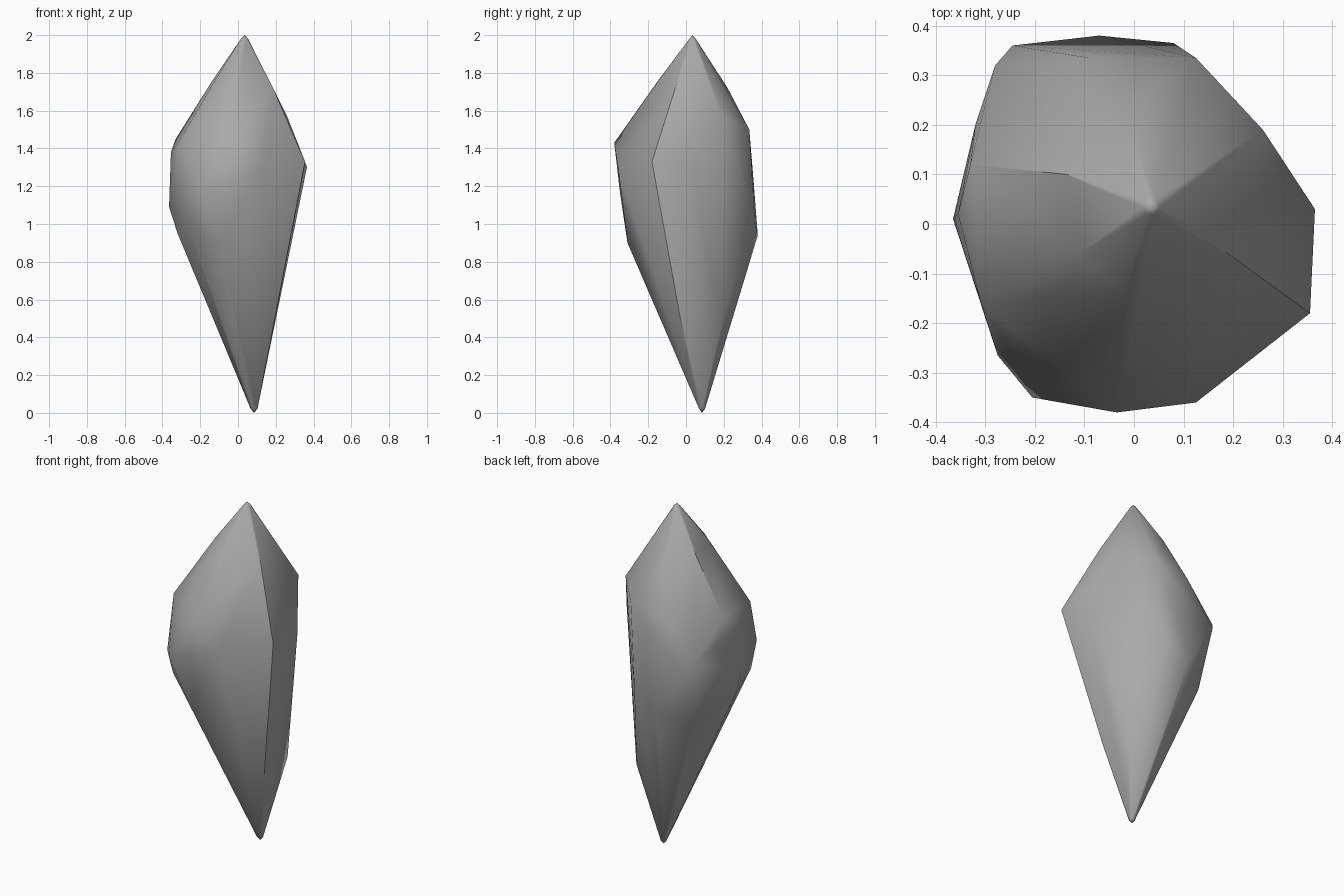
import bpy, bmesh, math
from mathutils import Vector
from mathutils.geometry import intersect_point_line

cube = bpy.data.objects.get("Cube")
if cube:
    bpy.data.objects.remove(cube, do_unlink=True)

# Stone colour
stone = bpy.data.materials.new("stone grey")
stone.use_nodes = True
grey = (0.4, 0.4, 0.4, 1)
stone.diffuse_color = grey
stone.node_tree.nodes["Principled BSDF"].inputs["Base Color"].default_value = grey


def tip(end, step):
    """Small blunt point: one end vertex and a narrow ring."""
    x, y, z = end
    ring = [(x + 0.018 * math.cos(a * math.pi / 3),
             y + 0.018 * math.sin(a * math.pi / 3), z + step) for a in range(6)]
    return [end] + ring


# Ridges that stay sharp, running from tip to tip or side
top, bottom = (0.035, 0.035, 2), (0.085, 0.085, 0)
ridges = [
    [top, (0.19, -0.06, 1.71), (0.355, -0.18, 1.33), (0.195, -0.03, 0.5), bottom],
    [top, (-0.135, 0.1, 1.76), (-0.33, 0.12, 1.45)],
    [(-0.365, 0.01, 1.09), (-0.32, 0, 0.95), bottom],
]

# Other corners where the facets meet
upper = [(0.26, 0.19, 1.57), (-0.02, 0.22, 1.72), (-0.02, -0.14, 1.77),
         (-0.11, -0.06, 1.78), (0.125, 0.335, 1.5), (-0.09, 0.335, 1.46),
         (-0.31, -0.155, 1.44), (-0.035, -0.38, 1.43)]
middle = [(0.365, 0.03, 1.3), (0.125, -0.36, 1.3), (-0.355, 0.02, 1.38),
          (-0.32, 0.2, 1.3), (-0.28, 0.32, 1.25), (-0.245, 0.36, 1.2),
          (-0.205, -0.35, 1.17), (-0.275, -0.265, 1.16), (-0.27, -0.22, 1.01)]
lower = [(0.08, 0.365, 1.0), (-0.07, 0.38, 0.94), (-0.1, -0.31, 0.9),
         (-0.23, 0.26, 0.86), (0.19, 0.19, 0.48)]
corners = upper + middle + lower + [p for r in ridges for p in r if p not in (top, bottom)]

# Faceted body wrapped around the corners
bm = bmesh.new()
for co in corners + tip(top, -0.018) + tip(bottom, 0.022):
    bm.verts.new(co)
hull = bmesh.ops.convex_hull(bm, input=bm.verts)
loose = set(hull["geom_interior"]) | set(hull["geom_unused"])
bmesh.ops.delete(bm, geom=[v for v in loose if isinstance(v, bmesh.types.BMVert)], context="VERTS")
bmesh.ops.recalc_face_normals(bm, faces=bm.faces)
mesh = bpy.data.meshes.new("crystal_shard")
bm.to_mesh(mesh)
bm.free()
mesh.materials.append(stone)

shard = bpy.data.objects.new("crystal_shard", mesh)
bpy.context.collection.objects.link(shard)
bpy.ops.object.select_all(action="DESELECT")
shard.select_set(True)
bpy.context.view_layer.objects.active = shard
bpy.ops.object.shade_smooth_by_angle(angle=math.radians(60))


def on_segment(point, a, b):
    """True where the point lies close to the line from a to b."""
    near, t = intersect_point_line(point, a, b)
    return 0 < t < 1 and (point - near).length < 0.01


# Crisp ridge lines
for edge in mesh.edges:
    a, b = (mesh.vertices[i].co for i in edge.vertices)
    if (a - b).length > 0.05:
        for ridge in ridges:
            if any(on_segment((a + b) / 2, Vector(p), Vector(q)) for p, q in zip(ridge, ridge[1:])):
                edge.use_edge_sharp = True
